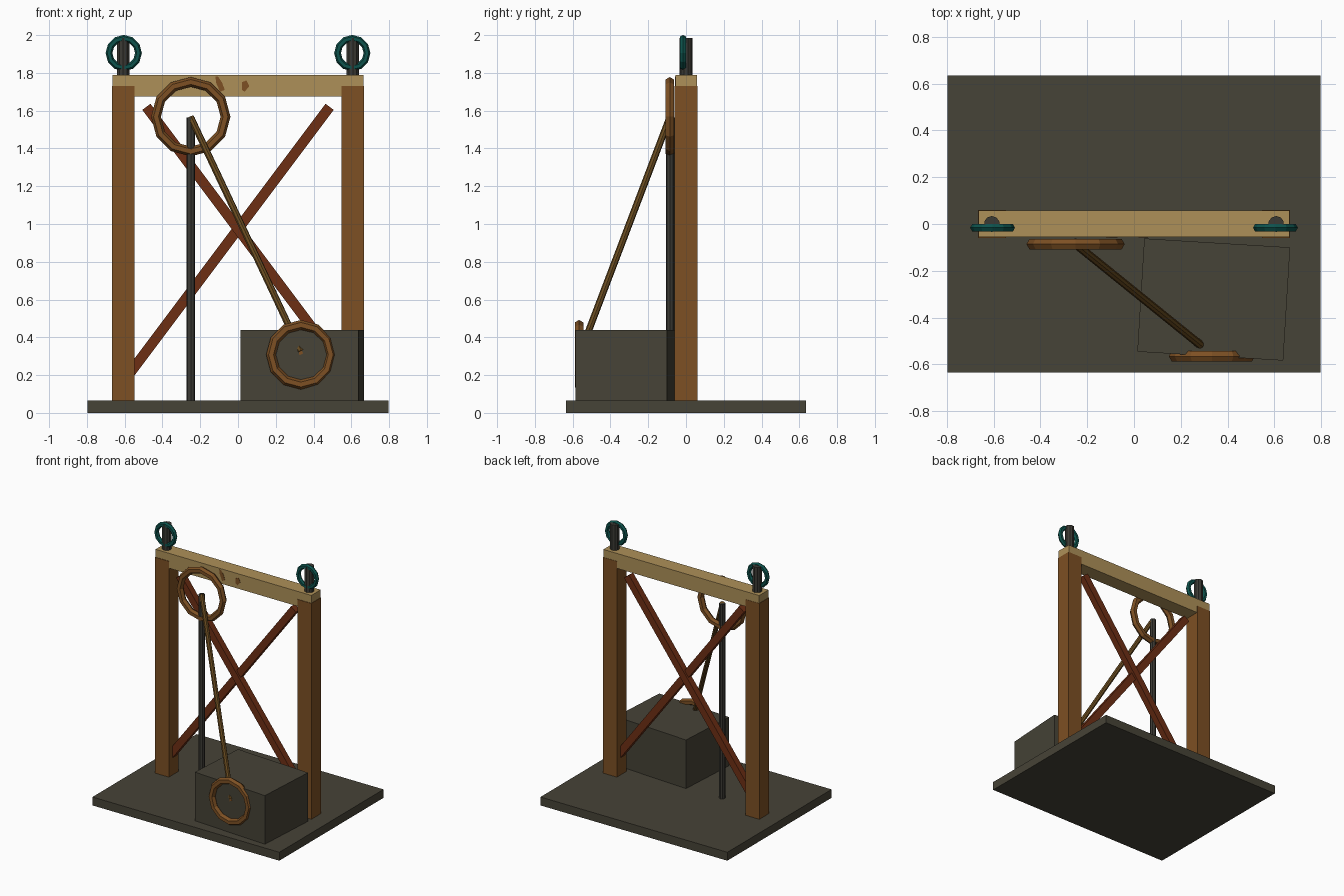
import bpy, bmesh, math
from mathutils import Vector

if "Cube" in bpy.data.objects:
    bpy.data.objects.remove(bpy.data.objects["Cube"])


def mat(name, rgb):
    m = bpy.data.materials.new(name)
    m.diffuse_color = (*rgb, 1)
    m.use_nodes = True
    m.node_tree.nodes["Principled BSDF"].inputs["Base Color"].default_value = m.diffuse_color
    return m


STONE = mat("dark stone", (0.062, 0.056, 0.038))
IRON = mat("iron", (0.044, 0.042, 0.034))
WOOD = mat("brown wood", (0.205, 0.080, 0.017))
PALE = mat("pale wood", (0.420, 0.280, 0.098))
RED = mat("red brown wood", (0.155, 0.028, 0.007))
ROPE = mat("rope", (0.140, 0.070, 0.014))
TEAL = mat("teal", (0.004, 0.085, 0.072))


def finish(name, m):
    o = bpy.context.object
    o.name = name
    o.data.materials.clear()
    o.data.materials.append(m)
    return o


def box(name, center, size, m, rot=(0, 0, 0)):
    bpy.ops.mesh.primitive_cube_add(size=1, location=center, rotation=rot)
    o = finish(name, m)
    o.scale = size
    return o


def rod(name, a, b, r, m, sides=8):
    a, b = Vector(a), Vector(b)
    d = b - a
    bpy.ops.mesh.primitive_cylinder_add(vertices=sides, radius=r, depth=d.length, location=(a + b) / 2)
    o = finish(name, m)
    o.rotation_mode = 'QUATERNION'
    o.rotation_quaternion = d.to_track_quat('Z', 'Y')
    return o


def ring(name, center, outer, r, m, sides=12):
    bpy.ops.mesh.primitive_torus_add(major_segments=sides, minor_segments=6, major_radius=outer - r,
                                     minor_radius=r, location=center, rotation=(math.pi / 2, 0, 0))
    return finish(name, m)


def plate(name, pts, y, m):
    # thin dark knot lying on a front face
    bm = bmesh.new()
    f = bm.faces.new([bm.verts.new((x, y, z)) for x, z in pts])
    g = bmesh.ops.extrude_face_region(bm, geom=[f])
    bmesh.ops.translate(bm, vec=(0, 0.005, 0), verts=[v for v in g["geom"] if isinstance(v, bmesh.types.BMVert)])
    bmesh.ops.recalc_face_normals(bm, faces=bm.faces)
    me = bpy.data.meshes.new(name)
    bm.to_mesh(me)
    bm.free()
    me.materials.append(m)
    bpy.context.collection.objects.link(bpy.data.objects.new(name, me))


# base slab and counterweight block
box("base", (0, 0, 0.0325), (1.595, 1.27, 0.065), STONE)
box("weight_block", (0.341, -0.323, 0.25), (0.625, 0.485, 0.38), STONE, (0, 0, math.radians(-3.5)))

# posts, top pegs, teal rings and cross braces, mirrored left and right
for s, side in ((-1, "left"), (1, "right")):
    box(f"{side}_post", (s * 0.608, 0, 0.895), (0.12, 0.12, 1.67), WOOD)
    rod(f"{side}_peg", (s * 0.608, 0, 1.76), (s * 0.608, 0, 1.985), 0.034, IRON, 10)
    ring(f"{side}_teal_ring", (s * 0.605, -0.016, 1.905), 0.096, 0.018, TEAL)
    lo, hi = Vector((-s * 0.58, s * 0.008, 0.20)), Vector((s * 0.485, s * 0.008, 1.62))
    d = hi - lo
    box(f"{side}_brace", (lo + hi) / 2, (0.054, 0.05, d.length), RED, (0, math.atan2(d.x, d.z), 0))

# top beam
box("beam", (0, 0.001, 1.7325), (1.33, 0.114, 0.115), PALE)

# upper pulley ring with its iron pole, slanted rope, lower ring
ring("upper_ring", (-0.25, -0.086, 1.568), 0.21, 0.026, WOOD)
rod("iron_pole", (-0.25, -0.084, 0.05), (-0.25, -0.084, 1.565), 0.023, IRON)
rod("slanted_rope", (-0.25, -0.086, 1.565), (0.333, -0.557, 0.325), 0.018, ROPE)
ring("lower_ring", (0.333, -0.566, 0.308), 0.184, 0.026, WOOD)

# dark knots on the beam and block
plate("beam_knot_left", [(-0.12, 1.78), (-0.115, 1.745), (-0.095, 1.70), (-0.07, 1.71), (-0.085, 1.75), (-0.105, 1.78)],
      -0.058, WOOD)
plate("beam_knot_right", [(0.02, 1.75), (0.02, 1.71), (0.035, 1.70), (0.06, 1.73), (0.045, 1.76)], -0.058, WOOD)
plate("rope_end", [(0.32, 0.335), (0.325, 0.305), (0.345, 0.315), (0.335, 0.338)], -0.567, WOOD)
